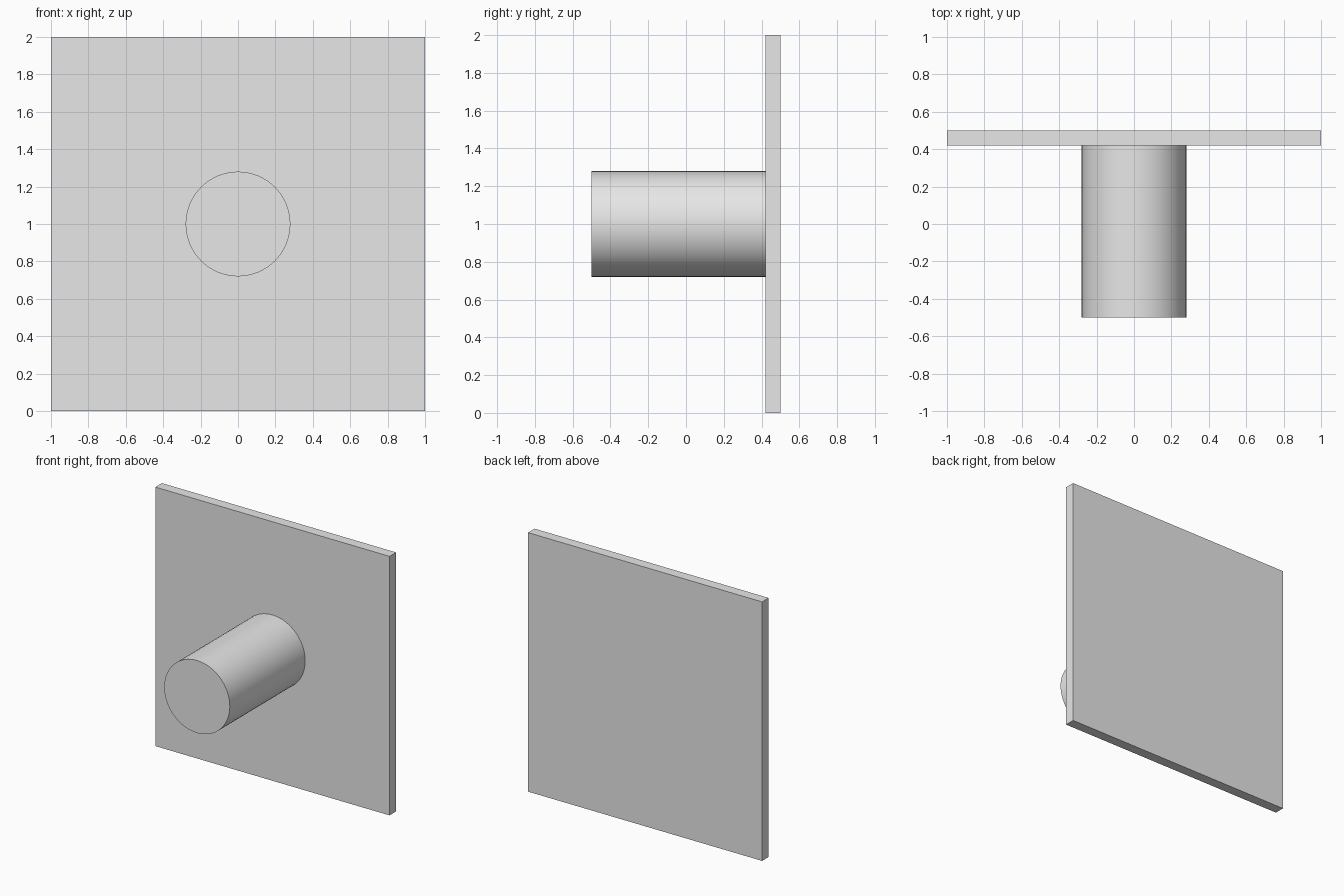
import bpy
import math

default_cube = bpy.data.objects.get("Cube")
if default_cube:
    bpy.data.objects.remove(default_cube, do_unlink=True)

# Overall dimensions
SIDE = 2.0
DEPTH = 1.0
PLATE_THICKNESS = 0.08
PEG_RADIUS = 0.28
FRONT_Y, BACK_Y = -DEPTH / 2, DEPTH / 2
PLATE_FRONT_Y = BACK_Y - PLATE_THICKNESS

# Single plain grey finish
grey = bpy.data.materials.new("light_grey")
grey.use_nodes = True
grey.diffuse_color = (0.8, 0.8, 0.8, 1)
grey.node_tree.nodes["Principled BSDF"].inputs["Base Color"].default_value = grey.diffuse_color


def finish(name):
    obj = bpy.context.object
    obj.name = obj.data.name = name
    obj.data.materials.append(grey)
    return obj


# Square upright back plate
bpy.ops.mesh.primitive_cube_add(size=1, location=(0, BACK_Y - PLATE_THICKNESS / 2, SIDE / 2))
plate = finish("back_plate")
plate.scale = (SIDE, PLATE_THICKNESS, SIDE)
bpy.ops.object.transform_apply(location=False, rotation=False, scale=True)

# Round peg projecting forward from the centre of the plate
bpy.ops.mesh.primitive_cylinder_add(
    vertices=64, radius=PEG_RADIUS, depth=PLATE_FRONT_Y - FRONT_Y,
    location=(0, (FRONT_Y + PLATE_FRONT_Y) / 2, SIDE / 2),
    rotation=(math.pi / 2, 0, 0))
finish("round_peg")
bpy.ops.object.shade_smooth_by_angle(angle=math.radians(30))
